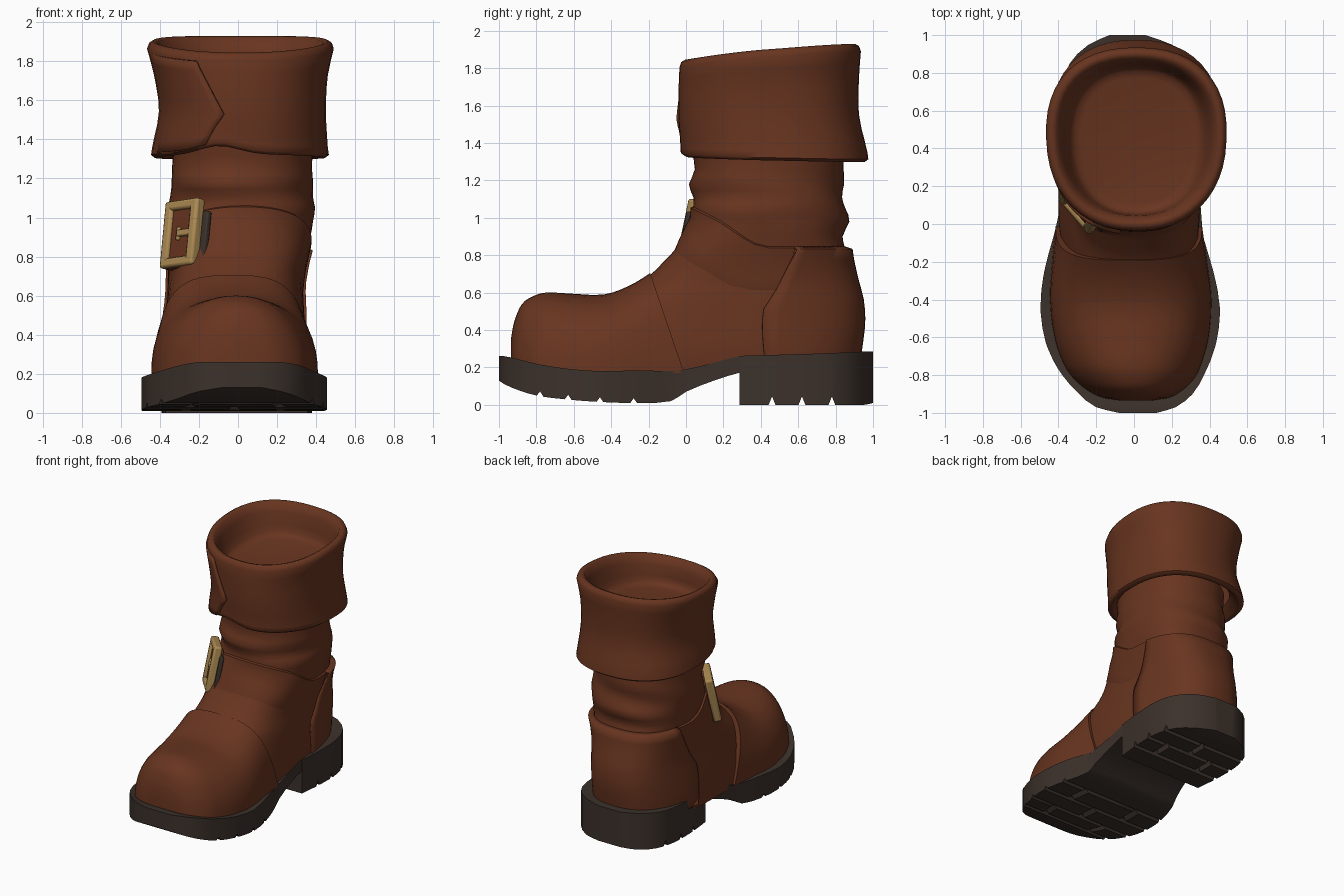
import bpy, bmesh, math
from mathutils import Matrix, Vector

old = bpy.data.objects.get("Cube")
if old:
    bpy.data.objects.remove(old, do_unlink=True)


def material(name, color):
    m = bpy.data.materials.new(name)
    m.use_nodes = True
    m.diffuse_color = (*color, 1)
    m.node_tree.nodes["Principled BSDF"].inputs["Base Color"].default_value = (*color, 1)
    return m


leather = material("brown leather", (0.138, 0.035, 0.014))
rubber = material("dark rubber", (0.045, 0.031, 0.024))
brass = material("aged brass", (0.41, 0.255, 0.085))


def finish(bm, name, mat, angle=40):
    me = bpy.data.meshes.new(name)
    bmesh.ops.recalc_face_normals(bm, faces=bm.faces)
    bm.to_mesh(me)
    bm.free()
    ob = bpy.data.objects.new(name, me)
    bpy.context.collection.objects.link(ob)
    me.materials.append(mat)
    bpy.ops.object.select_all(action='DESELECT')
    ob.select_set(True)
    bpy.context.view_layer.objects.active = ob
    bpy.ops.object.shade_smooth_by_angle(angle=math.radians(angle))
    return ob


def loft(name, rings, mat, closed=True, caps=(False, False), thick=0, angle=40):
    bm = bmesh.new()
    vs = [[bm.verts.new(p) for p in r] for r in rings]
    n = len(rings[0])
    for a, b in zip(vs, vs[1:]):
        for i in range(n if closed else n - 1):
            j = (i + 1) % n
            bm.faces.new((a[i], a[j], b[j], b[i]))
    for use, ring in zip(caps, (vs[0], vs[-1])):
        if use:
            bm.faces.new(ring)
    ob = finish(bm, name, mat, angle)
    if thick:
        mod = ob.modifiers.new("thickness", 'SOLIDIFY')
        mod.thickness, mod.offset = thick, 0


def sample(rows, k):
    """Smooth interpolation of the values in rows, keyed by the first column."""
    k = min(max(k, rows[0][0]), rows[-1][0])
    i = max(j for j in range(len(rows) - 1) if rows[j][0] <= k)
    a, b = rows[i], rows[i + 1]
    p, q = rows[max(i - 1, 0)], rows[min(i + 2, len(rows) - 1)]
    h = b[0] - a[0]
    t = (k - a[0]) / h
    out = []
    for c in range(1, len(a)):
        m0 = (b[c] - p[c]) / (b[0] - p[0]) * h
        m1 = (q[c] - a[c]) / (q[0] - a[0]) * h
        out.append((2*t**3 - 3*t*t + 1) * a[c] + (t**3 - 2*t*t + t) * m0
                   + (3*t*t - 2*t**3) * b[c] + (t**3 - t*t) * m1)
    return out


def keys(rows, n):
    ks = [a[0] + (b[0] - a[0]) * i / n for a, b in zip(rows, rows[1:]) for i in range(n)]
    return ks + [rows[-1][0]]


def spow(v, n):
    return math.copysign(abs(v) ** (2 / n), v)


def around(rows, z, t, off, n, egg=0):
    yf, yb, xl, xr = sample(rows, z)
    wide = ((xr - xl) / 2 + off) * (1 + egg * math.sin(t))
    return ((xl + xr) / 2 + wide * spow(math.cos(t), n),
            (yf + yb) / 2 + ((yb - yf) / 2 + off) * spow(math.sin(t), n))


SEG = 48
TURN = [2 * math.pi * i / SEG for i in range(SEG)]

# Shaft and heel: height, front, back, right, left
SHAFT = [(.17, -.55, .91, -.40, .34), (.3, -.55, .93, -.40, .35), (.45, -.5, .945, -.382, .342),
         (.58, -.38, .93, -.362, .335), (.65, -.26, .905, -.355, .33), (.70, -.185, .89, -.35, .335),
         (.76, -.125, .87, -.348, .342), (.84, -.05, .85, -.345, .36), (.9, -.02, .84, -.345, .37),
         (.98, .02, .87, -.35, .38), (1.05, .035, .85, -.35, .4), (1.11, .045, .84, -.345, .385),
         (1.18, .015, .845, -.345, .38), (1.26, .045, .84, -.335, .38), (1.38, .03, .85, -.335, .385)]


def shaft(z, t, off=0):
    crease = .006 * math.sin(3 * t + 28 * z) * max(0, 1 - ((z - 1.08) / .25) ** 2)
    n = 2.6 - .4 * min(1, max(0, (z - .85) / .2))
    return (*around(SHAFT, z, t, off + crease, n), z)


loft("shaft", [[shaft(z, t) for t in TURN] for z in keys(SHAFT, 2)], leather,
     caps=(True, False), angle=60)

# Toe cap: position, top height, right, left
VAMP = [(-.935, .36, -.08, .10), (-.92, .44, -.17, .19), (-.88, .535, -.25, .26),
        (-.82, .58, -.32, .32), (-.75, .60, -.37, .355), (-.62, .595, -.42, .395),
        (-.45, .59, -.445, .41), (-.32, .635, -.435, .39), (-.19, .705, -.415, .36)]
rings = []
for y in keys(VAMP, 3):
    top, xl, xr = sample(VAMP, y)
    s = (y + .935) / .745
    n = 2.1 + 1.1 * s ** 2
    ring = []
    for i in range(25):
        t = math.pi * i / 24
        z = .17 + (top - .17) * spow(math.sin(t), n)
        ring.append(((xl + xr) / 2 + (xr - xl) / 2 * spow(math.cos(t), n),
                     y + s ** 3 * .34 * (.7 - z), z))
    rings.append(ring)
loft("toe_cap", rings, leather, caps=(True, True))

# Heel counter wrapping the back, its top edge rolled in
EDGE = [(.2, .42), (.5, .41), (.6, .47), (.83, .58)]
rings = []
for i in range(14):
    z = .2 + .63 * i / 12 if i < 13 else .845
    yf, yb, _, _ = sample(SHAFT, z)
    rel = (sample(EDGE, z)[0] - (yf + yb) / 2) / ((yb - yf) / 2)
    t0 = math.asin(rel ** 1.3)
    off = .006 + .028 * (i / 12) ** 3 if i < 13 else -.01
    rings.append([shaft(z, t0 + (math.pi - 2 * t0) * j / 24, off) for j in range(25)])
loft("heel_counter", rings, leather, closed=False, thick=.012, angle=80)

# Strap over the instep, falling toward the heel on both sides, edges rolled in
BAND = [(0, -.006), (.1, .004), (.3, .008), (.5, .01), (.75, .012), (.96, .013), (1, -.01)]
rings = []
for i in range(45):
    t = .3 - (math.pi + .6) * i / 44
    g = max(0, -math.sin(t)) ** .77
    low, high = .60 + .21 * g, .85 + .215 * g
    rings.append([shaft(low + (high - low) * v, t, off) for v, off in BAND])
loft("instep_strap", rings, leather, closed=False)

# Folded cuff: height, front, back, right, left
CUFF = [(1.32, -.03, .975, -.445, .465), (1.36, -.03, .97, -.44, .46), (1.55, -.04, .925, -.405, .45),
        (1.75, -.04, .925, -.43, .46), (1.89, -.035, .935, -.465, .49)]


def cuff(key, z, t, off=0):
    x, y = around(CUFF, key, t, off, 2.3, .05)
    front = ((1 - math.sin(t)) / 2) ** 1.6
    up = min(1, max(0, (z - 1.45) / .4))
    hem = .025 * front + .045 * front * math.exp(-((x + .1) / .14) ** 2) - .012
    down = min(1, max(0, 1 - (z - 1.32) / .2)) if z < 1.52 else 0
    return (x, y, z - .085 * front * up + hem * down)


PROFILE = [(1.32, 1.38, -.1), (1.32, 1.315, -.045), (1.32, 1.31, -.02), (1.32, 1.325, 0), (1.36, 1.36, 0)]
PROFILE += [(z, z, 0) for z in (1.42, 1.48, 1.55, 1.62, 1.69, 1.75, 1.82, 1.89)]
PROFILE += [(1.89, 1.918, -.01), (1.89, 1.93, -.03), (1.89, 1.92, -.055), (1.89, 1.86, -.08),
            (1.82, 1.77, -.09), (1.75, 1.72, -.095), (1.75, 1.695, -.115), (1.75, 1.685, -.15)]
loft("cuff", [[cuff(k, z, t, o) for t in TURN] for k, z, o in PROFILE], leather,
     caps=(False, True), angle=60)

# Pointed overlap on the cuff front
rings = []
for i in range(11):
    z = 1.33 + .055 * i
    tip = -.07 - .42 * abs(z - 1.55)
    _, _, xl, xr = sample(CUFF, z)
    rel = (tip - (xl + xr) / 2) / ((xr - xl) / 2 * .95)
    t1 = -math.acos(-abs(rel) ** 1.15)
    t0 = -math.pi + .2
    rings.append([cuff(z, z, t0 + (t1 - t0) * j / 12, -.012 + .022 * j / 12) for j in range(13)])
loft("cuff_overlap", rings, leather, closed=False, thick=.018)

# Soles: position, right, left, top, bottom
FORE = [(-1, -.08, .12, .26, .13), (-.97, -.2, .22, .26, .11), (-.9, -.29, .31, .245, .08),
        (-.8, -.38, .37, .22, .05), (-.65, -.46, .43, .195, .03), (-.45, -.495, .455, .18, .015),
        (-.25, -.475, .42, .185, .01), (-.08, -.43, .37, .18, .02), (0, -.41, .36, .19, .07),
        (.15, -.38, .35, .225, .13), (.28, -.37, .35, .26, .17), (.36, -.37, .35, .265, .18)]
HEEL = [(.285, -.37, .355, .262, 0), (.5, -.39, .375, .268, 0), (.7, -.385, .37, .274, 0),
        (.85, -.34, .315, .28, 0), (.95, -.24, .2, .285, 0), (1, -.13, .06, .285, .01)]
ACROSS = (-1, -.58, -.52, -.46, -.06, 0, .06, .46, .52, .58, 1)


def sole(name, rows, grooves, depth):
    ys = set(keys(rows, 2))
    for g in grooves:
        ys = {y for y in ys if abs(y - g) > .022} | {g - .018, g, g + .018}
    rings = []
    for y in sorted(ys):
        xl, xr, top, bot = sample(rows, y)
        lug = sum(g < y for g in grooves)
        split = (2, 8) if lug % 2 else (5,)
        ring = []
        for i, u in enumerate(ACROSS):
            x = (xl + xr) / 2 + u * (xr - xl) / 2
            cut = y in grooves or (i in split and 0 < lug < len(grooves))
            ring.append((x, y, bot + (depth if cut else 0)))
        mid = (xl + xr) / 2
        ring += [(mid + u * (xr - xl) / 2, y, top) for u in (1, .9, 0, -.9, -1)]
        rings.append(ring)
    loft(name, rings, rubber, caps=(True, True), angle=30)


sole("front_sole", FORE, (-.78, -.63, -.46, -.28), .026)
sole("heel_sole", HEEL, (.46, .62, .78), .045)

# Buckle, set on the front right corner of the strap
normal = Vector((-.75, -.62, .2)).normalized()
side = Vector((.64, -.77, .1))
side = (side - normal * side.dot(normal)).normalized()
up = normal.cross(side)
place = Matrix.Translation((-.278, .095, .915)) @ Matrix((side, up, normal)).transposed().to_4x4()


def blocks(name, mat, boxes, bevel):
    bm = bmesh.new()
    for pos, size in boxes:
        bmesh.ops.create_cube(bm, size=1, matrix=place @ Matrix.Translation(pos)
                              @ Matrix.Diagonal((*size, 1)))
    ob = finish(bm, name, mat)
    mod = ob.modifiers.new("soft edges", 'BEVEL')
    mod.width, mod.segments = bevel, 2


blocks("buckle_frame", brass,
       [((s * .1, 0, .01), (.055, .35, .06)) for s in (-1, 1)]
       + [((0, s * .15, .01), (.255, .05, .06)) for s in (-1, 1)], .014)
blocks("buckle_prong", brass, [((.04, 0, .025), (.12, .035, .025)), ((-.015, 0, .02), (.025, .07, .025))], .008)
blocks("buckle_strap_end", leather, [((0, -.02, -.01), (.2, .32, .06))], .01)
blocks("buckle_backing", rubber, [((.08, -.01, -.025), (.165, .24, .03))], .008)
